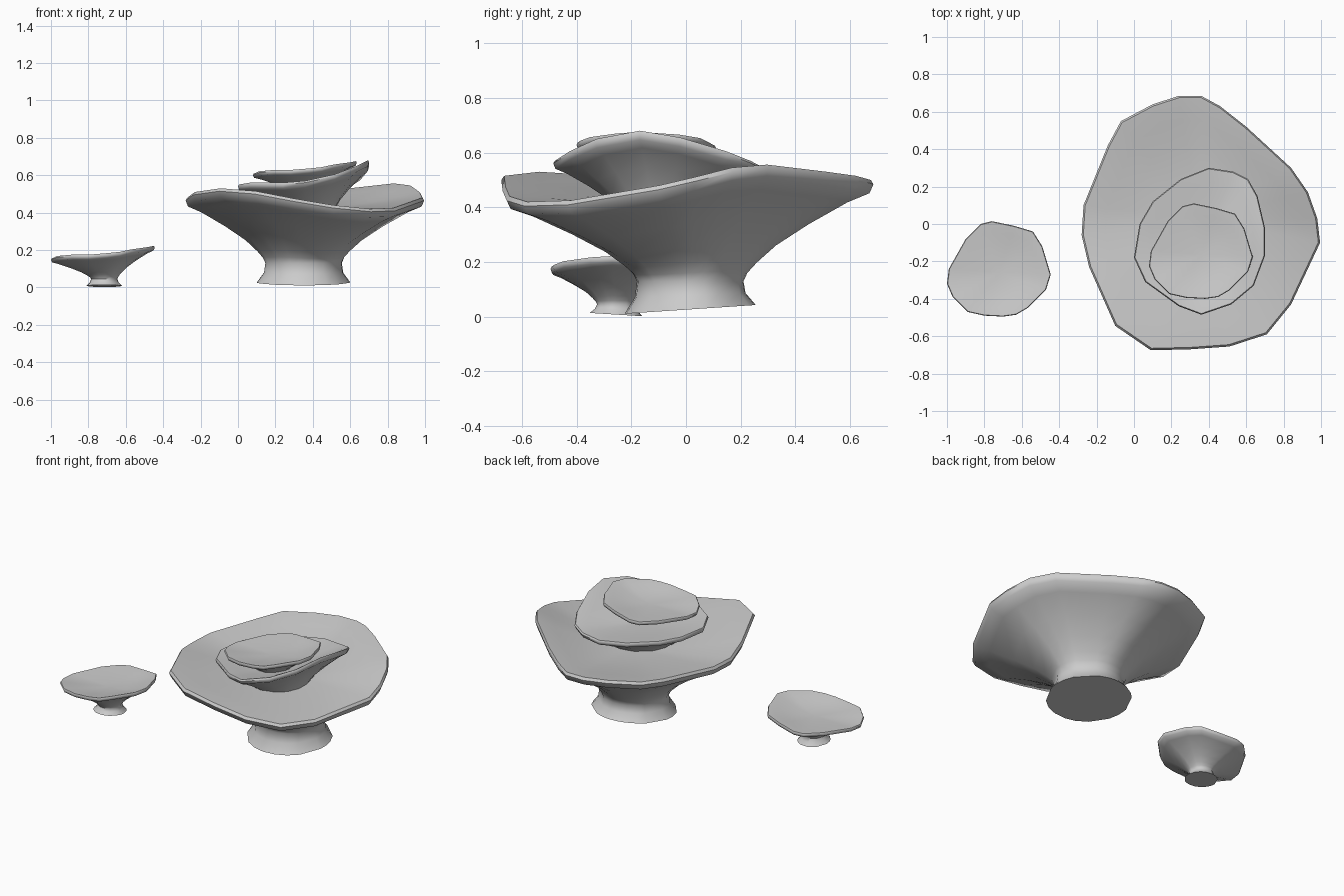
import bpy, bmesh, math
from mathutils import Vector

if "Cube" in bpy.data.objects:
    bpy.data.objects.remove(bpy.data.objects["Cube"])

# underside profile: (radial blend, height blend) from waist to rim
UNDER = [(0, 0), (.03, .09), (.10, .2), (.25, .39), (.5, .62), (.8, .86), (.97, .96)]
# bowl profile: (radial fraction, share of the rim height kept)
BOWL = [(.96, .97), (.8, .72), (.6, .42), (.4, .2), (.2, .06)]


def coral(name, rim, stem, foot, waist, foot_z, waist_z, dish, lip, tilt=0.0):
    """Loft a flared stem into an irregular shallow dish."""
    rim = [Vector(p) for p in rim]
    c = Vector((stem[0], stem[1], 0))
    mid = sum(rim, Vector()) / len(rim)
    mid = Vector(((mid.x + c.x) / 2, (mid.y + c.y) / 2, dish))
    angles = [math.atan2(p.y - c.y, p.x - c.x) for p in rim]

    def ellipse(r, z):
        return [Vector((c.x + r[0] * math.cos(a), c.y + r[1] * math.sin(a), z)) for a in angles]

    base = ellipse(foot, foot_z)
    for p in base:
        p.z += tilt * (p.y - c.y) / foot[1]
    neck = ellipse(waist, waist_z)
    mids = [b.lerp(n, .5) - (b - c).normalized() * .06 * foot[0] for b, n in zip(base, neck)]
    for p, b in zip(mids, base):
        p.z = b.z * .5 + waist_z * .5
    rings = [base, mids]
    for f, h in UNDER:
        ring = []
        for n, r in zip(neck, rim):
            p = n.lerp(r, f)
            p.z = n.z + (r.z - lip - n.z) * h
            ring.append(p)
        rings.append(ring)
    edge = [n.lerp(r, 1.0) for n, r in zip(neck, rim)]
    for p in edge:
        p.z -= lip * .45
    rings.append(edge)
    for f, k in [(.985, 1)] + BOWL:
        ring = []
        for r in rim:
            p = mid.lerp(r, f)
            p.z = dish + (r.z - dish) * k
            ring.append(p)
        rings.append(ring)

    bm = bmesh.new()
    loops = [[bm.verts.new(p) for p in ring] for ring in rings]
    n = len(rim)
    for a, b in zip(loops, loops[1:]):
        for i in range(n):
            j = (i + 1) % n
            bm.faces.new((a[i], a[j], b[j], b[i]))
    bm.faces.new(loops[0])
    top = bm.verts.new(mid)
    for i in range(n):
        bm.faces.new((loops[-1][i], loops[-1][(i + 1) % n], top))
    bmesh.ops.recalc_face_normals(bm, faces=bm.faces)
    mesh = bpy.data.meshes.new(name)
    bm.to_mesh(mesh)
    bm.free()
    ob = bpy.data.objects.new(name, mesh)
    bpy.context.collection.objects.link(ob)
    bpy.ops.object.select_all(action='DESELECT')
    ob.select_set(True)
    bpy.context.view_layer.objects.active = ob
    bpy.ops.object.shade_smooth_by_angle(angle=math.radians(50))
    return ob


# large bottom dish with the main stem
large = [(-.28, -.06, .48), (-.24, -.23, .51), (-.10, -.545, .53), (.09, -.675, .515),
         (.30, -.67, .475), (.51, -.655, .44), (.71, -.59, .42), (.84, -.43, .425),
         (.995, -.10, .48), (.98, .03, .51), (.93, .17, .545), (.84, .30, .556),
         (.60, .52, .53), (.46, .63, .515), (.36, .685, .50), (.24, .685, .50),
         (.10, .64, .50), (-.07, .55, .50), (-.14, .42, .49), (-.27, .10, .48)]
coral("large_dish", large, (.35, .015), (.25, .24), (.205, .195), .027, .13, .42, .035, .016)

# middle dish resting in the large one
middle = [(0, -.18, .55), (.06, -.31, .56), (.24, -.44, .56), (.36, -.485, .57),
          (.52, -.43, .605), (.64, -.33, .65), (.70, -.17, .68), (.70, -.02, .655),
          (.66, .15, .605), (.61, .24, .57), (.53, .28, .55), (.40, .30, .545),
          (.25, .24, .545), (.10, .12, .55), (.03, 0, .55)]
coral("middle_dish", middle, (.36, -.09), (.16, .16), (.14, .14), .31, .365, .525, .022)

# small dish, used on the ground and again on top of the stack
small = [(-1, -.32, .155), (-.97, -.39, .168), (-.89, -.47, .175), (-.80, -.49, .175),
         (-.70, -.495, .183), (-.63, -.485, .19), (-.57, -.45, .203), (-.47, -.35, .217),
         (-.445, -.27, .222), (-.49, -.12, .213), (-.54, -.04, .20), (-.64, -.01, .185),
         (-.76, .015, .172), (-.82, 0, .167), (-.90, -.08, .165), (-.99, -.24, .157)]
ground = coral("small_dish", small, (-.715, -.255), (.095, .097), (.07, .07), .008, .045, .155, .018, -.006)
top = ground.copy()
top.name = "top_dish"
top.location = (1.08, .095, .453)
bpy.context.collection.objects.link(top)
